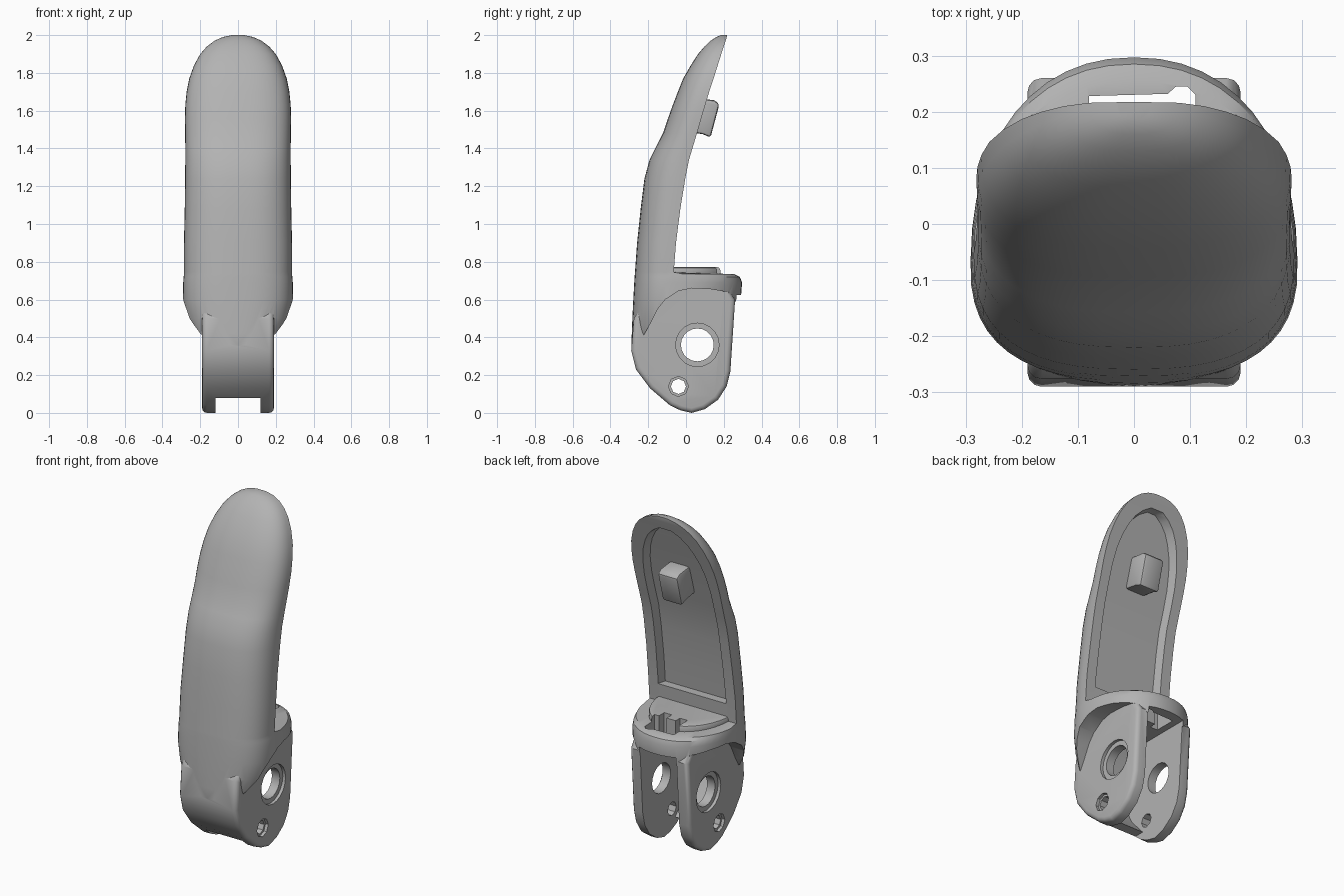
import bpy, bmesh, math

if "Cube" in bpy.data.objects:
    bpy.data.objects.remove(bpy.data.objects["Cube"], do_unlink=True)

grey = bpy.data.materials.new("plain grey")
grey.use_nodes = True
grey.diffuse_color = (0.45, 0.45, 0.45, 1)
grey.node_tree.nodes["Principled BSDF"].inputs["Base Color"].default_value = (0.45, 0.45, 0.45, 1)


def loft(name, rings):
    """Closed solid through a stack of equal rings."""
    bm = bmesh.new()
    rows = [[bm.verts.new(p) for p in ring] for ring in rings]
    n = len(rows[0])
    for low, high in zip(rows, rows[1:]):
        for i in range(n):
            j = (i + 1) % n
            bm.faces.new((low[i], low[j], high[j], high[i]))
    bm.faces.new(rows[0][::-1])
    bm.faces.new(rows[-1])
    bmesh.ops.recalc_face_normals(bm, faces=bm.faces)
    mesh = bpy.data.meshes.new(name)
    bm.to_mesh(mesh)
    bm.free()
    mesh.materials.append(grey)
    ob = bpy.data.objects.new(name, mesh)
    bpy.context.collection.objects.link(ob)
    return ob


def slab(name, x0, x1, profile):
    """Side profile of (y, z) points extruded across x."""
    return loft(name, [[(x, y, z) for y, z in profile] for x in (x0, x1)])


def plate(name, z0, z1, outline):
    return loft(name, [[(x, y, z) for x, y in outline] for z in (z0, z1)])


def circle(y, z, r, sides):
    return [(y + r * math.cos(math.tau * i / sides), z + r * math.sin(math.tau * i / sides))
            for i in range(sides)]


def apply_mods(ob):
    deps = bpy.context.evaluated_depsgraph_get()
    mesh = bpy.data.meshes.new_from_object(ob.evaluated_get(deps))
    ob.modifiers.clear()
    ob.data = mesh


def combine(ob, other, operation):
    mod = ob.modifiers.new("combine", "BOOLEAN")
    mod.operation, mod.object, mod.solver = operation, other, "EXACT"
    apply_mods(ob)
    bpy.data.objects.remove(other, do_unlink=True)


def bevel(ob, width, segments, angle):
    mod = ob.modifiers.new("bevel", "BEVEL")
    mod.width, mod.segments = width, segments
    mod.limit_method, mod.angle_limit = "ANGLE", math.radians(angle)
    apply_mods(ob)


# Sections: height, half width, front y, back y, bulge behind the back
SECTIONS = [
    (.30, .17, -.275, -.065, .34), (.36, .19, -.289, -.065, .34), (.42, .24, -.287, -.065, .345),
    (.50, .275, -.284, -.065, .35), (.60, .292, -.279, -.065, .355), (.69, .29, -.274, -.065, .362),
    (.72, .288, -.272, -.065, .35), (.735, .286, -.271, -.065, .32), (.745, .286, -.27, -.065, 0),
    (.90, .286, -.259, -.053, 0), (1.08, .282, -.24, -.03, 0), (1.24, .28, -.22, -.004, 0),
    (1.34, .279, -.193, .016, 0), (1.41, .279, -.158, .037, 0), (1.48, .28, -.122, .058, 0),
    (1.56, .281, -.095, .081, 0), (1.63, .279, -.07, .102, 0), (1.70, .272, -.043, .123, 0),
    (1.77, .258, -.015, .146, 0), (1.84, .233, .025, .168, 0), (1.90, .2, .064, .187, 0),
    (1.94, .165, .098, .2, 0), (1.97, .125, .13, .21, 0), (1.99, .08, .16, .216, 0),
    (2.0, .03, .185, .217, 0)]


def section_at(z):
    for a, b in zip(SECTIONS, SECTIONS[1:]):
        if z <= b[0]:
            t = (z - a[0]) / (b[0] - a[0])
            return [p + (q - p) * t for p, q in zip(a, b)]
    return SECTIONS[-1]


def rounded(t, power):
    c, s = math.cos(t), math.sin(t)
    return (math.copysign(abs(c) ** (2 / power), c), math.copysign(abs(s) ** (2 / power), s))


def body_ring(z, w, front, back, bulge, count=48):
    ring = []
    for i in range(count):
        x, s = rounded(math.tau * i / count, 2.2 if i <= count // 2 else 2.6)
        ring.append((w * x, back + s * (bulge if s > 0 else back - front), z))
    return ring


# Handle with the hood at its base
handle = loft("handle", [body_ring(*row) for row in SECTIONS])

# Arches open the hood over both side plates
arch = [(-.4, .3), (-.27, .355), (-.23, .4), (-.19, .47), (-.15, .55), (-.11, .6), (-.04, .645),
        (.03, .66), (.13, .655), (.22, .64), (.4, .6), (.4, -.1), (-.4, -.1)]
for side in (-1, 1):
    combine(handle, slab("arch_cutter", side * .183, side * .5, arch), "DIFFERENCE")
combine(handle, slab("back_cutter", -.5, .5, [(.25, .59), (.2, .2), (.5, 0), (.5, .59)]), "DIFFERENCE")

# Fork block and raised pad on the shelf
fork = slab("fork", -.19, .19, [
    (-.276, .5), (-.29, .33), (-.265, .23), (-.19, .13), (-.085, .04), (-.03, .014), (.03, 0),
    (.1, .02), (.17, .07), (.215, .14), (.235, .22), (.26, .6), (.2, .69), (-.15, .69)])
bevel(fork, .025, 3, 60)
combine(handle, fork, "UNION")
pad = plate("pad", .7, .772, [(.235 * math.cos(math.pi * i / 20), -.1 + .3 * math.sin(math.pi * i / 20))
                              for i in range(21)])
bevel(pad, .015, 2, 60)
combine(handle, pad, "UNION")

# Gap between the fork plates
gap = [(.4, -.1), (.4, .625), (-.1, .625), (-.19, .5), (-.22, .3), (-.16, .18), (-.07, .08),
       (-.4, .08), (-.4, -.1)]
combine(handle, slab("gap_cutter", -.12, .12, gap), "DIFFERENCE")

# Pivot holes with shallow counterbores
for y, z, r, rim, sides in ((.06, .36, .087, .115, 20), (-.04, .14, .04, .053, 8)):
    combine(handle, slab("hole_cutter", -.4, .4, circle(y, z, r, sides)), "DIFFERENCE")
    for side in (-1, 1):
        combine(handle, slab("rim_cutter", side * .172, side * .4, circle(y, z, rim, sides)), "DIFFERENCE")

# Notched slot through the shelf
slot = [(-.08, .1), (-.03, .1), (-.03, .14), (.03, .14), (.03, .09), (.08, .09), (.08, .14),
        (.11, .14), (.11, .23), (.095, .245), (.075, .245), (.06, .232), (-.08, .228)]
combine(handle, plate("slot_cutter", .5, .9, slot), "DIFFERENCE")

# Shallow recess in the back of the handle, with sloping walls
recess = []
for z in (.85, 1.0, 1.2, 1.34, 1.45, 1.56, 1.66, 1.74, 1.8, 1.85, 1.89, 1.92):
    w, back = section_at(z + .06)[1] - .06, section_at(z)[3]
    inner = w - .015
    recess.append([(-inner, back - .05, z), (inner, back - .05, z), (w + .02, back + .08, z),
                   (-w - .02, back + .08, z)])
combine(handle, loft("recess_cutter", recess), "DIFFERENCE")

# Peg standing in the recess
peg = slab("peg", -.065, .065, [(.0, 1.49), (.09, 1.475), (.13, 1.458), (.177, 1.635), (.15, 1.655), (.02, 1.67)])
bevel(peg, .014, 2, 40)

for ob in (handle, peg):
    bpy.ops.object.select_all(action="DESELECT")
    ob.select_set(True)
    bpy.context.view_layer.objects.active = ob
    bpy.ops.object.shade_smooth_by_angle(angle=math.radians(32))
